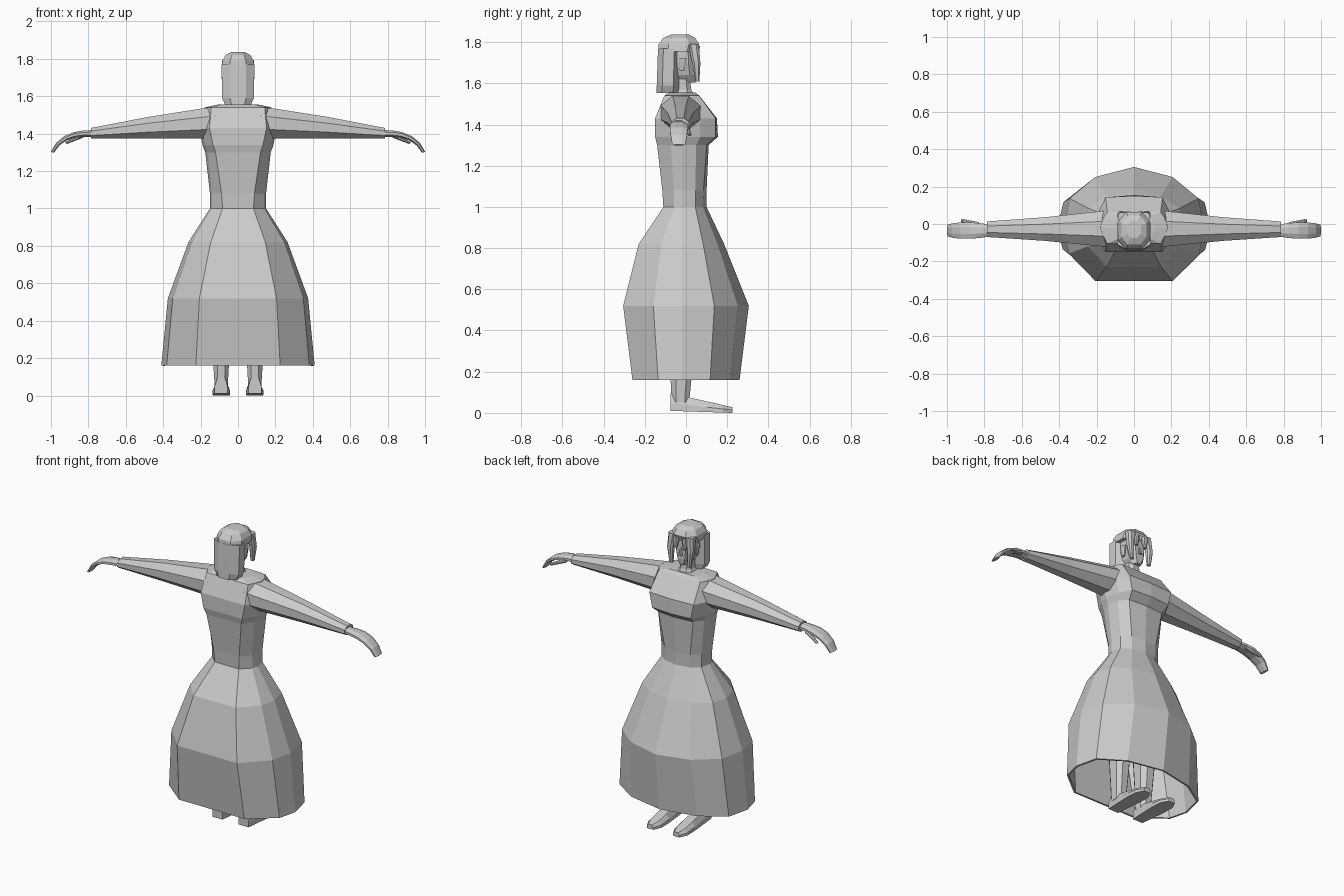
import bpy, bmesh, math

cube = bpy.data.objects.get("Cube")
if cube:
    bpy.data.objects.remove(cube)

grey = bpy.data.materials.new("plain grey")
grey.use_nodes = True
grey.diffuse_color = (.6, .6, .6, 1)
grey.node_tree.nodes["Principled BSDF"].inputs["Base Color"].default_value = grey.diffuse_color


def loft(name, rings, capped=True):
    """Skin a list of equally sized closed rings of points."""
    bm = bmesh.new()
    loops = [[bm.verts.new(point) for point in ring] for ring in rings]
    for lower, upper in zip(loops, loops[1:]):
        for i in range(len(lower)):
            bm.faces.new((lower[i - 1], lower[i], upper[i], upper[i - 1]))
    if capped:
        bm.faces.new(loops[0])
        bm.faces.new(loops[-1])
    bmesh.ops.recalc_face_normals(bm, faces=bm.faces)
    mesh = bpy.data.meshes.new(name)
    bm.to_mesh(mesh)
    bm.free()
    mesh.materials.append(grey)
    obj = bpy.data.objects.new(name, mesh)
    bpy.context.collection.objects.link(obj)
    return obj


def body_ring(z, width, front, back):
    """Outline pointed at the front and flat at the back, squarer above the waist."""
    square = .55 + max(0, z - 1) * .45
    corner = width * square
    half = [(corner, front * (.45 + .68 * square)), (width * .92, front * .45),
            (width, -.02), (width * .93, -back * .52), (corner, -back)]
    mirrored = [(-x, y) for x, y in reversed(half)]
    return [(x, y, z) for x, y in [(0, front)] + half + mirrored]


def limb_ring(side, x, y, z, depth, height, tilt=0):
    """Eight-sided ring across a sideways limb; tilt turns it downward."""
    ring = []
    for i in range(8):
        angle = math.tau * (i + .5) / 8
        rise = height * math.sin(angle)
        ring.append((side * (x + rise * math.sin(tilt)),
                     y + depth * math.cos(angle),
                     z + rise * math.cos(tilt)))
    return ring


def block_ring(z, width, front, back, x=0):
    """Chamfered rectangle lying flat; width is measured from its centre x."""
    middle, depth = (front + back) / 2, (front - back) / 2
    corners = [(1, .5), (.5, 1), (-.5, 1), (-1, .5),
               (-1, -.5), (-.5, -1), (.5, -1), (1, -.5)]
    return [(x + width * a, middle + depth * b, z) for a, b in corners]


# Bell skirt, open below, with a thin hem
skirt = loft("skirt", [
    body_ring(z=.16, width=.41, front=.26, back=.26),
    body_ring(z=.52, width=.375, front=.305, back=.305),
    body_ring(z=.82, width=.265, front=.185, back=.23),
    body_ring(z=1, width=.15, front=.1, back=.11),
], capped=False)
skirt.modifiers.new("hem thickness", "SOLIDIFY").thickness = .012

# Bodice from waist to shoulders, with a ledge under the bust
loft("bodice", [
    body_ring(z=1, width=.15, front=.1, back=.11),
    body_ring(z=1.08, width=.15, front=.1, back=.115),
    body_ring(z=1.3, width=.175, front=.11, back=.14),
    body_ring(z=1.34, width=.19, front=.155, back=.15),
    body_ring(z=1.43, width=.205, front=.15, back=.15),
    body_ring(z=1.54, width=.18, front=.065, back=.105),
    body_ring(z=1.555, width=.11, front=.045, back=.08),
])


def build_hand(name, side):
    """Hand whose rings follow a path that curls steadily downward."""
    steps, step_length = 5, .052
    x, z, tilt = .77, 1.4, 0
    rings = []
    for i in range(steps + 1):
        part = i / steps
        tilt = math.radians(80) * part ** 1.5
        palm = .034 + .014 * math.sin(math.pi * part)
        rings.append(limb_ring(side, x, -.035, z, depth=palm, height=.021 - .011 * part, tilt=tilt))
        x += step_length * math.cos(tilt)
        z -= step_length * math.sin(tilt)
    loft(name, rings)


def build_shoe(name, side):
    """Flat shoe: straight sole, upper sloping from ankle to toe."""
    heel, toe, ankle_height = -.075, .225, .095
    rings = []
    for part, width in ((0, .035), (.6, .047), (.85, .045), (1, .022)):
        y = heel + (toe - heel) * part
        top = ankle_height - .067 * part
        section = [(-1, .01 * (1 - part)), (1, .01 * (1 - part)), (1, top / 2),
                   (.6, top), (-.6, top), (-1, top / 2)]
        rings.append([(side * (.09 + width * a), y, z) for a, z in section])
    loft(name, rings)


for side, label in ((1, "left"), (-1, "right")):
    # Tapered sleeve from inside the shoulder to the cuff
    loft(label + "_sleeve", [
        limb_ring(side, x=.12, y=-.025, z=1.46, depth=.108, height=.093),
        limb_ring(side, x=.48, y=-.027, z=1.432, depth=.068, height=.062),
        limb_ring(side, x=.785, y=-.028, z=1.402, depth=.045, height=.031),
    ])
    build_hand(label + "_hand", side)
    loft(label + "_thumb", [
        limb_ring(side, x=.83, y=-.005, z=1.39, depth=.016, height=.013, tilt=.3),
        limb_ring(side, x=.92, y=.018, z=1.35, depth=.01, height=.008, tilt=.8),
    ])
    # Leg reaching up under the skirt, and its shoe
    loft(label + "_leg", [
        block_ring(z=.05, width=.035, front=.015, back=-.07, x=side * .09),
        block_ring(z=.4, width=.055, front=.05, back=-.085, x=side * .09),
        block_ring(z=.85, width=.07, front=.065, back=-.085, x=side * .09),
    ])
    build_shoe(label + "_shoe", side)
    # Hair hanging beside the face, fringe and ear
    loft(label + "_front_lock", [
        block_ring(z=1.61, width=.011, front=.065, back=.045, x=side * .062),
        block_ring(z=1.7, width=.019, front=.07, back=.03, x=side * .069),
        block_ring(z=1.79, width=.025, front=.062, back=.01, x=side * .06),
    ])
    loft(label + "_fringe", [
        block_ring(z=1.71, width=.009, front=.064, back=.05, x=side * .031),
        block_ring(z=1.78, width=.025, front=.067, back=.03, x=side * .033),
    ])
    loft(label + "_ear", [
        block_ring(z=1.66, width=.007, front=-.01, back=-.03, x=side * .061),
        block_ring(z=1.72, width=.011, front=.005, back=-.035, x=side * .066),
    ])

# Neck, face and nose
loft("neck", [
    block_ring(z=1.54, width=.055, front=.04, back=-.07),
    block_ring(z=1.57, width=.038, front=.025, back=-.055),
    block_ring(z=1.66, width=.036, front=.015, back=-.06),
])
loft("face", [
    block_ring(z=1.605, width=.025, front=.045, back=-.04),
    block_ring(z=1.64, width=.05, front=.05, back=-.08),
    block_ring(z=1.7, width=.064, front=.05, back=-.1),
    block_ring(z=1.79, width=.064, front=.045, back=-.1),
])
loft("nose", [
    block_ring(z=1.665, width=.011, front=.062, back=.04),
    block_ring(z=1.71, width=.006, front=.052, back=.04),
])

# Long hair at the back and rounded crown
loft("back_hair", [
    block_ring(z=1.553, width=.068, front=-.035, back=-.143),
    block_ring(z=1.59, width=.085, front=-.035, back=-.142),
    block_ring(z=1.77, width=.088, front=-.03, back=-.136),
])
loft("hair_crown", [
    block_ring(z=1.755, width=.088, front=.052, back=-.136),
    block_ring(z=1.79, width=.083, front=.064, back=-.133),
    block_ring(z=1.82, width=.066, front=.045, back=-.11),
    block_ring(z=1.836, width=.037, front=.015, back=-.075),
])
